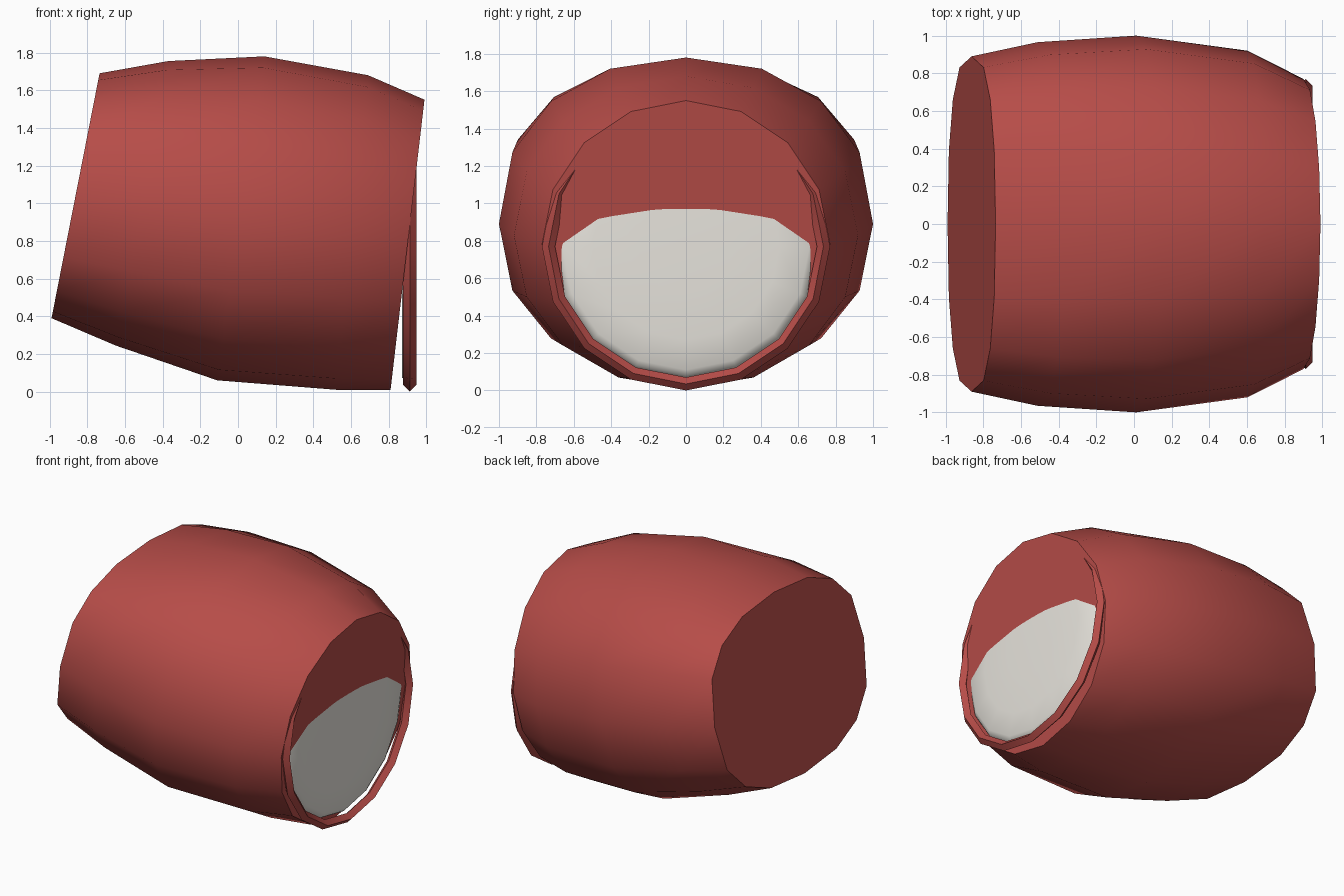
import bpy, bmesh, math
from mathutils import Vector

if "Cube" in bpy.data.objects:
    bpy.data.objects.remove(bpy.data.objects["Cube"])

SIDES = 16


def material(name, rgb):
    m = bpy.data.materials.new(name)
    m.diffuse_color = (*rgb, 1)
    m.use_nodes = True
    m.node_tree.nodes["Principled BSDF"].inputs["Base Color"].default_value = m.diffuse_color
    return m


RED = material("barn red", (0.47, 0.073, 0.065))
WHITE = material("warm white", (0.80, 0.775, 0.72))


def finish(bm, name, mat, angle):
    me = bpy.data.meshes.new(name)
    bm.to_mesh(me)
    bm.free()
    me.materials.append(mat)
    ob = bpy.data.objects.new(name, me)
    bpy.context.collection.objects.link(ob)
    bpy.ops.object.select_all(action='DESELECT')
    ob.select_set(True)
    bpy.context.view_layer.objects.active = ob
    bpy.ops.object.shade_smooth_by_angle(angle=math.radians(angle))
    return ob


def bridge(bm, a, b):
    for i in range(SIDES):
        j = (i + 1) % SIDES
        bm.faces.new((a[i], a[j], b[j], b[i]))


def power(v, p):
    return math.copysign(abs(v) ** p, v) if abs(v) > 1e-6 else 0.0


def body_ring(bm, top, bottom, half_width, squareness, mid):
    """Sixteen-sided, slightly squared ring between a top and a bottom point."""
    t, b = Vector((top[0], 0, top[1])), Vector((bottom[0], 0, bottom[1]))
    c = b.lerp(t, mid)
    verts = []
    for i in range(SIDES):
        a = 2 * math.pi * i / SIDES
        v = power(math.cos(a), squareness)
        w = power(math.sin(a), 0.5 + 0.5 * squareness)
        p = c + (t - c) * v if v > 0 else c + (c - b) * v
        p.y = half_width * w
        verts.append(bm.verts.new(p))
    return verts


def round_ring(bm, x, r, z=0.77):
    return [bm.verts.new((x, r * math.sin(2 * math.pi * i / SIDES),
                          z + r * math.cos(2 * math.pi * i / SIDES)))
            for i in range(SIDES)]


# Barrel body: bulging tube with flat ends
bm = bmesh.new()
rings = [body_ring(bm, *r) for r in (
    ((-0.735, 1.69), (-0.99, 0.39), 0.89, 0.72, 0.50),
    ((-0.37, 1.755), (-0.65, 0.245), 0.965, 0.80, 0.49),
    ((0.14, 1.78), (-0.11, 0.06), 1.00, 0.88, 0.483),
    ((0.69, 1.68), (0.52, 0.01), 0.92, 0.95, 0.49),
    ((0.99, 1.55), (0.81, 0.01), 0.77, 1.00, 0.50))]
for a, b in zip(rings, rings[1:]):
    bridge(bm, a, b)
bm.faces.new(rings[0])
bm.faces.new(rings[-1])
bmesh.ops.recalc_face_normals(bm, faces=bm.faces)
finish(bm, "barrel_body", RED, 40)

# Upright rim: thin ring with a diamond section
bm = bmesh.new()
rings = [round_ring(bm, 0.912 + 0.035 * dx, 0.735 + 0.035 * dr)
         for dx, dr in ((1, 0), (0, 1), (-1, 0), (0, -1))]
for k in range(4):
    bridge(bm, rings[k], rings[(k + 1) % 4])
bmesh.ops.recalc_face_normals(bm, faces=bm.faces)
finish(bm, "front_rim", RED, 40)

# Shallow white dome behind the rim
bm = bmesh.new()
rings = [round_ring(bm, x, r) for r, x in
         ((0.25, 0.922), (0.50, 0.916), (0.66, 0.901), (0.69, 0.885), (0.70, 0.87))]
for a, b in zip(rings, rings[1:]):
    bridge(bm, a, b)
tip = bm.verts.new((0.924, 0, 0.77))
for i in range(SIDES):
    bm.faces.new((tip, rings[0][i], rings[0][(i + 1) % SIDES]))
bmesh.ops.recalc_face_normals(bm, faces=bm.faces)
if sum(f.normal.x for f in bm.faces) < 0:
    bmesh.ops.reverse_faces(bm, faces=bm.faces)
finish(bm, "front_dome", WHITE, 60)
